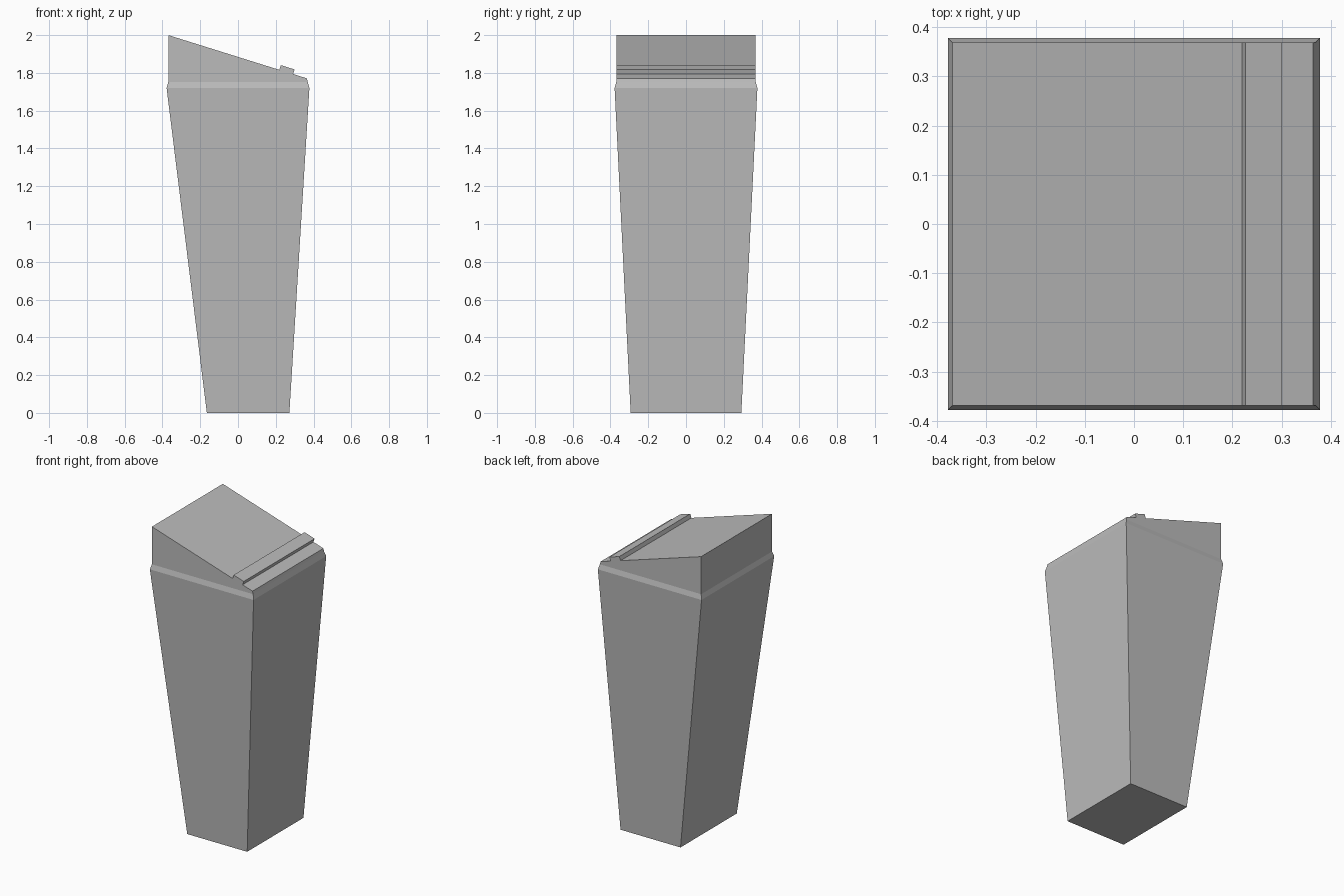
import bpy, bmesh

cube = bpy.data.objects.get("Cube")
if cube:
    bpy.data.objects.remove(cube, do_unlink=True)

grey = bpy.data.materials.new("plain grey")
grey.use_nodes = True
colour = (0.5, 0.5, 0.5, 1)
grey.diffuse_color = colour
grey.node_tree.nodes["Principled BSDF"].inputs["Base Color"].default_value = colour


def finish(name, bm):
    bmesh.ops.recalc_face_normals(bm, faces=bm.faces)
    mesh = bpy.data.meshes.new(name)
    bm.to_mesh(mesh)
    bm.free()
    mesh.materials.append(grey)
    obj = bpy.data.objects.new(name, mesh)
    bpy.context.collection.objects.link(obj)
    return obj


# Tapered body: square rings (left x, right x, half depth, height) with a bevelled rim
rings = [(-0.165, 0.272, 0.293, 0), (-0.378, 0.378, 0.378, 1.72), (-0.369, 0.369, 0.369, 1.752)]
bm = bmesh.new()
loops = [[bm.verts.new(p) for p in ((a, -d, z), (b, -d, z), (b, d, z), (a, d, z))]
         for a, b, d, z in rings]
for low, high in zip(loops, loops[1:]):
    for i in range(4):
        j = (i + 1) % 4
        bm.faces.new((low[i], low[j], high[j], high[i]))
bm.faces.new(loops[0])
bm.faces.new(loops[-1])
finish("tapered_body", bm)

# Sloping lid: side profile with a raised handle ridge, extruded front to back
profile = [(-0.369, 1.752), (0.369, 1.752), (0.364, 1.771), (0.292, 1.794), (0.3, 1.818),
           (0.227, 1.841), (0.219, 1.816), (-0.369, 2)]
half_depth = 0.369
bm = bmesh.new()
side = bm.faces.new([bm.verts.new((x, -half_depth, z)) for x, z in profile])
result = bmesh.ops.extrude_face_region(bm, geom=[side], use_keep_orig=True)
moved = [v for v in result["geom"] if isinstance(v, bmesh.types.BMVert)]
bmesh.ops.translate(bm, verts=moved, vec=(0, 2 * half_depth, 0))
finish("sloping_lid", bm)
